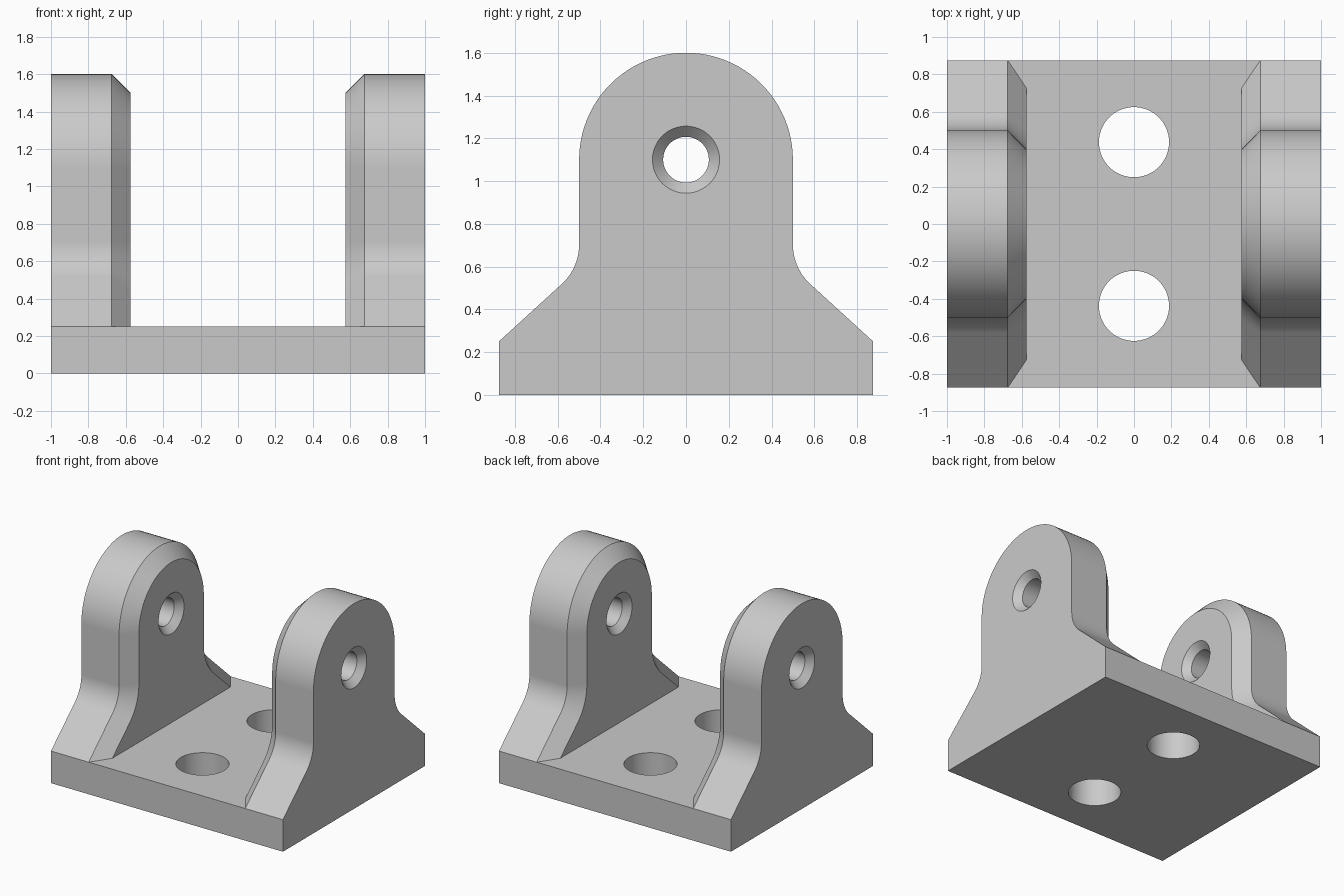
import bpy, bmesh, math
from mathutils import Matrix

if "Cube" in bpy.data.objects:
    bpy.data.objects.remove(bpy.data.objects["Cube"])

grey = bpy.data.materials.new("plain_grey")
grey.diffuse_color = (0.59, 0.59, 0.59, 1)
grey.use_nodes = True
grey.node_tree.nodes["Principled BSDF"].inputs["Base Color"].default_value = grey.diffuse_color

HALF_Y, PLATE = 0.875, 0.25      # base depth / thickness
EYE_Z, EYE_R = 1.1, 0.5          # rounded top of each cheek
FILLET = 0.25                    # blend between upright and sloping foot
SLOPE = math.radians(42.4)       # pitch of the foot
INNER, OUTER, CHAMFER = 0.575, 1.0, 0.1


def make_object(name, bm):
    bmesh.ops.recalc_face_normals(bm, faces=bm.faces)
    mesh = bpy.data.meshes.new(name)
    bm.to_mesh(mesh)
    bm.free()
    mesh.materials.append(grey)
    obj = bpy.data.objects.new(name, mesh)
    bpy.context.collection.objects.link(obj)
    return obj


def loft(name, rings):
    """Closed solid through rings of equal point count."""
    bm = bmesh.new()
    loops = [[bm.verts.new(p) for p in ring] for ring in rings]
    n = len(loops[0])
    for a, b in zip(loops, loops[1:]):
        for i in range(n):
            j = (i + 1) % n
            bm.faces.new((a[i], a[j], b[j], b[i]))
    bm.faces.new(loops[0])
    bm.faces.new(loops[-1])
    return make_object(name, bm)


def combine(target, tool, operation):
    mod = target.modifiers.new(operation, 'BOOLEAN')
    mod.operation, mod.object, mod.solver = operation, tool, 'EXACT'
    bpy.context.view_layer.objects.active = target
    bpy.ops.object.modifier_apply(modifier=mod.name)
    bpy.data.objects.remove(tool)


def cheek_profile(x, inset):
    """Outline in y-z: sloping foot, fillet, upright, round top."""
    r = FILLET + inset
    cy = EYE_R + FILLET
    cz = PLATE + (HALF_Y - cy) * math.tan(SLOPE) + FILLET / math.cos(SLOPE)
    half = [(HALF_Y - inset / math.sin(SLOPE), PLATE)]
    for i in range(13):                       # fillet, foot to upright
        a = math.pi + (math.pi / 2 - SLOPE) * (1 - i / 12)
        half.append((cy + r * math.cos(a), cz + r * math.sin(a)))
    for i in range(25):                       # quarter of the round top
        a = math.pi / 2 * i / 24
        half.append(((EYE_R - inset) * math.cos(a), EYE_Z + (EYE_R - inset) * math.sin(a)))
    half[-1] = (0, half[-1][1])
    full = half + [(-y, z) for y, z in reversed(half[:-1])]
    return [(x, y, z) for y, z in full]


def circle_x(x, r):
    return [(x, r * math.cos(2 * math.pi * i / 48), EYE_Z + r * math.sin(2 * math.pi * i / 48))
            for i in range(48)]


# Base plate
bm = bmesh.new()
bmesh.ops.create_cube(bm, size=1, matrix=Matrix.Translation((0, 0, PLATE / 2))
                      @ Matrix.Diagonal((2, 2 * HALF_Y, PLATE, 1)))
bracket = make_object("clevis_bracket", bm)

# Mounting holes through the plate
for y in (-0.4375, 0.4375):
    bm = bmesh.new()
    bmesh.ops.create_cone(bm, cap_ends=True, segments=64, radius1=0.1875, radius2=0.1875,
                          depth=1, matrix=Matrix.Translation((0, y, 0)))
    combine(bracket, make_object("mounting_hole_cutter", bm), 'DIFFERENCE')

# Two cheeks, chamfered on the inside, each with a pin hole countersunk on both faces
for side in (-1, 1):
    cheek = loft("cheek", [cheek_profile(side * INNER, CHAMFER),
                           cheek_profile(side * (INNER + CHAMFER), 0),
                           cheek_profile(side * OUTER, 0)])
    stations = [(INNER - 0.02, 0.177), (INNER + 0.05, 0.107),
                (OUTER - 0.05, 0.107), (OUTER + 0.02, 0.177)]
    combine(cheek, loft("pin_hole_cutter", [circle_x(side * x, r) for x, r in stations]), 'DIFFERENCE')
    combine(bracket, cheek, 'UNION')

# Merge coplanar faces and shade the curves smooth
bm = bmesh.new()
bm.from_mesh(bracket.data)
bmesh.ops.remove_doubles(bm, verts=bm.verts, dist=1e-5)
bmesh.ops.dissolve_limit(bm, angle_limit=math.radians(0.3), verts=bm.verts, edges=bm.edges)
bm.to_mesh(bracket.data)
bm.free()
bpy.ops.object.select_all(action='DESELECT')
bracket.select_set(True)
bpy.context.view_layer.objects.active = bracket
bpy.ops.object.shade_smooth_by_angle(angle=math.radians(30))
weighted = bracket.modifiers.new("flat_faces_stay_flat", 'WEIGHTED_NORMAL')
weighted.keep_sharp = True
